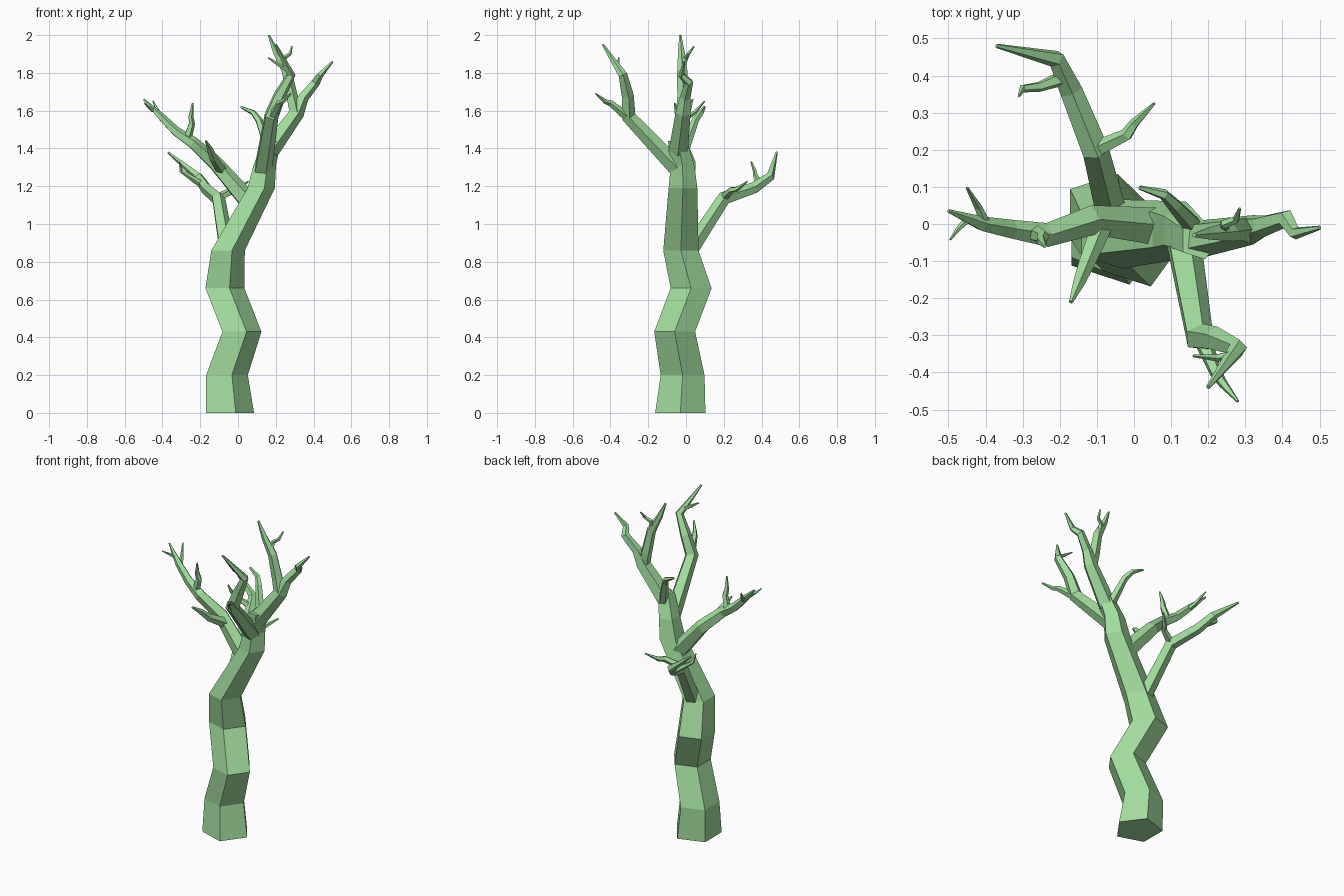
import bpy, bmesh, math
from mathutils import Vector, Matrix

bark = bpy.data.materials.new("bark")
bark.diffuse_color = (0.36, 0.72, 0.34, 1)


def limb(name, pts, sides=5, flat=False):
    """Faceted tube through (x, y, z, radius) points; flat keeps the rings level."""
    bm = bmesh.new()
    P = [Vector(p[:3]) for p in pts]
    n = len(P)
    axis, u = None, None
    rings = []
    for i in range(n):
        if flat:
            t = Vector((0, 0, 1))
        else:
            a = (P[i] - P[i - 1]).normalized() if i else (P[1] - P[0]).normalized()
            b = (P[i + 1] - P[i]).normalized() if i < n - 1 else a
            t = (a + b).normalized()
        if u is None:
            u = Vector((1, 0, 0)) if abs(t.x) < 0.9 else Vector((0, 1, 0))
        else:
            u = axis.rotation_difference(t) @ u
        u = (u - t * u.dot(t)).normalized()
        v = t.cross(u)
        axis = t
        ring = []
        for k in range(sides):
            w = 2 * math.pi * k / sides
            ring.append(bm.verts.new(P[i] + pts[i][3] * (u * math.cos(w) + v * math.sin(w))))
        rings.append(ring)
    for lo, hi in zip(rings, rings[1:]):
        for k in range(sides):
            j = (k + 1) % sides
            bm.faces.new((lo[k], lo[j], hi[j], hi[k]))
    bm.faces.new(rings[0][::-1])
    bm.faces.new(rings[-1])
    me = bpy.data.meshes.new(name)
    bm.to_mesh(me)
    bm.free()
    me.materials.append(bark)
    ob = bpy.data.objects.new(name, me)
    bpy.context.collection.objects.link(ob)
    return ob


# Trunk
limb("trunk", [(-.055, -.03, 0, .14), (-.07, -.018, .2, .122), (.01, -.06, .43, .114),
               (-.08, .027, .66, .114), (-.062, -.027, .86, .098), (.115, -.016, 1.19, .08),
               (.135, -.018, 1.31, .066), (.175, -.045, 1.44, .053)], flat=True)

# Right leader and upper fork
limb("right_branch", [(.165, -.04, 1.39, .054), (.31, -.015, 1.59, .042), (.345, -.005, 1.67, .03),
                      (.41, .015, 1.75, .025), (.435, -.025, 1.79, .018), (.5, -.01, 1.86, .006)])
limb("top_branch", [(.305, -.02, 1.58, .035), (.285, -.015, 1.67, .033), (.255, -.02, 1.81, .028),
                    (.2, -.025, 1.91, .018), (.162, -.03, 2.0, .006)])

# Front branch
limb("front_branch", [(.13, -.04, 1.29, .05), (.175, -.305, 1.57, .04), (.22, -.31, 1.68, .034),
                      (.28, -.335, 1.79, .025), (.2, -.44, 1.95, .006)])

# Left branch
limb("left_branch", [(.07, -.01, 1.1, .055), (-.12, .01, 1.32, .042), (-.24, -.03, 1.43, .034),
                     (-.33, -.015, 1.49, .027), (-.41, -.0, 1.57, .021), (-.5, .035, 1.66, .005)])

# Back branch
limb("back_branch", [(-.06, .02, .86, .045), (-.105, .2, 1.135, .038), (-.17, .36, 1.19, .032),
                     (-.21, .445, 1.25, .025), (-.37, .48, 1.38, .006)])

# Small twigs
twigs = {
    "inner_twig": [(.165, -.01, 1.39, .028), (.11, .05, 1.55, .02), (.08, .08, 1.59, .015), (.015, .098, 1.62, .006)],
    "top_twig": [(.24, -.02, 1.83, .017), (.245, .0, 1.88, .013), (.275, .012, 1.9, .01), (.285, .042, 1.94, .004)],
    "front_lower_twig": [(.18, -.3, 1.56, .027), (.22, -.4, 1.64, .017), (.24, -.43, 1.65, .013), (.28, -.478, 1.69, .004)],
    "front_upper_twig": [(.26, -.355, 1.82, .015), (.22, -.36, 1.84, .01), (.16, -.355, 1.88, .004)],
    "left_upright_twig": [(-.27, -.025, 1.45, .024), (-.245, -.035, 1.53, .018), (-.25, -.045, 1.57, .014), (-.24, -.06, 1.64, .005)],
    "left_front_twig": [(-.09, -.01, 1.29, .03), (-.13, -.11, 1.35, .023), (-.15, -.16, 1.4, .017), (-.17, -.21, 1.44, .006)],
    "left_back_twig": [(-.4, .0, 1.56, .015), (-.42, .045, 1.59, .011), (-.45, .098, 1.65, .004)],
    "left_tip_twig": [(-.45, .01, 1.6, .01), (-.475, -.015, 1.62, .007), (-.495, -.042, 1.64, .003)],
    "back_tip_twig": [(-.2, .39, 1.215, .02), (-.255, .37, 1.25, .014), (-.3, .365, 1.28, .011), (-.31, .345, 1.33, .004)],
    "back_inner_twig": [(-.105, .2, 1.14, .024), (-.02, .24, 1.18, .018), (.0, .27, 1.185, .014), (.055, .325, 1.225, .004)],
}
for name, pts in twigs.items():
    limb(name, pts, 5)
